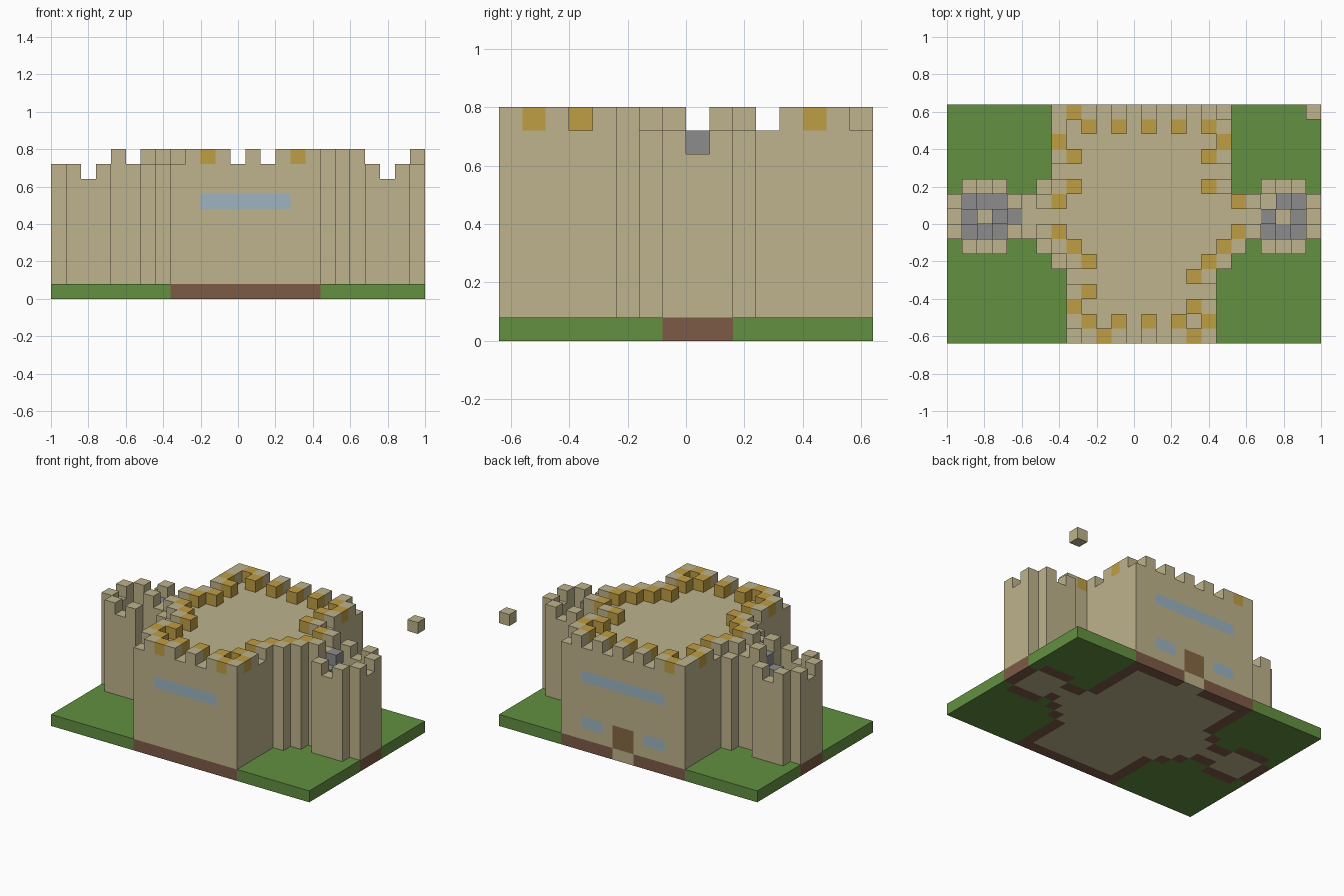
import bpy, bmesh
from mathutils import Vector

old = bpy.data.objects.get("Cube")
if old:
    bpy.data.objects.remove(old, do_unlink=True)

S = 0.08                      # block size
NX, NY = 25, 16               # plan size in blocks, rows counted from the back
ROOF = 8                      # top wall layer, merlons stand one above


def material(name, rgb):
    lin = [((c / 255 + 0.055) / 1.055) ** 2.4 for c in rgb] + [1.0]
    m = bpy.data.materials.new(name)
    m.use_nodes = True
    m.diffuse_color = lin
    m.node_tree.nodes["Principled BSDF"].inputs["Base Color"].default_value = lin
    return m


stone = material("sandstone", (190, 179, 140))
grass = material("grass green", (98, 144, 64))
earth = material("earth brown", (125, 91, 70))
gold = material("gold", (191, 157, 68))
slate = material("slate grey", (140, 140, 140))
glass = material("pale blue glass", (157, 180, 191))
wood = material("door wood", (134, 104, 66))

blocks = {}                   # (column, row, layer) -> part name


def fill(part, cols, rows, layers):
    for i in cols:
        for r in rows:
            for k in layers:
                blocks[i, r, k] = part


def span(a, b):
    return range(a, b + 1)


# Ground slab
fill("ground", range(NX), range(NY), [0])

# Keep: rectangular back and front, stepped middle reaching to the towers
keep = [(7, 18, span(0, 4)), (6, 18, [5]), (4, 20, span(6, 8)),
        (6, 19, [9]), (7, 18, [10]), (8, 17, span(11, 15))]
footprint = set()
for a, b, rows in keep:
    fill("keep", span(a, b), rows, span(1, ROOF))
    footprint |= {(i, r) for i in span(a, b) for r in rows}

# Side towers: hollow ring, centre post, corner merlons
for c, outer in ((2, 0), (22, 24)):
    ring = [(i, r) for i in span(c - 1, c + 1) for r in (5, 9)]
    ring += [(outer, r) for r in span(6, 8)]
    for i, r in ring:
        fill("tower_walls", [i], [r], span(1, 7))
    fill("tower_walls", [c], [7], span(1, 6))
    fill("tower_merlons", [c - 1, c + 1], [5, 9], [8])
    fill("tower_merlons", [outer], [6, 8], [8])
    footprint |= set(ring) | {(i, r) for i in span(c - 1, c + 1) for r in span(6, 8)}

# Spiral stairs winding down round each centre post
around = [(-1, 0), (-1, 1), (0, 1), (1, 1), (1, 0), (1, -1), (0, -1), (-1, -1)]
for n, (dx, dy) in enumerate(around[:-1]):
    fill("stairs", [22 + dx], [7 + dy], [8 - n])
for n, (dx, dy) in enumerate(around):
    fill("stairs", [2 - dx], [7 + dy], [max(7 - n, 1)])
fill("stairs", [4], [7], [8])

# Foundation: earth under the outline, stone floor inside and below the door
for i, r in footprint:
    inside = all((i + a, r + b) in footprint for a, b in ((1, 0), (-1, 0), (0, 1), (0, -1)))
    doorway = r == 0 and i in (12, 13)
    fill("floor" if inside or doorway else "foundation", [i], [r], [0])

# Battlements on the keep
TOP = [ROOF + 1]
fill("merlons", range(7, 18, 2), [0], TOP)       # back
fill("merlons", range(9, 18, 2), [15], TOP)      # front
fill("merlons", [7], [1, 3, 5], TOP)
fill("merlons", [18], [1, 3, 5], TOP)
fill("merlons", [8], [12, 14], TOP)
fill("merlons", [17], [11, 13], TOP)
fill("merlons", [4, 6, 20], [6, 8], TOP)
for n in range(2):                               # stepped diagonals
    fill("merlons", [7 + n], [9 + n], TOP)
    fill("merlons", [19 - n], [9 + n], TOP)

# Gold blocks behind and between the merlons
fill("gold_trim", range(9, 18, 2), [1], TOP)
fill("gold_trim", [9, 11, 13, 15, 17], [14], TOP)
fill("gold_trim", [10, 16], [15], TOP)
fill("gold_trim", [8, 17], [3, 5], TOP)
fill("gold_trim", [7, 18], [2], TOP)
fill("gold_trim", [7, 19], [6], TOP)
fill("gold_trim", [16], [11, 13], TOP)
for spot in ((8, 0), (9, 12), (8, 13)):
    fill("gold_trim", [spot[0]], [spot[1]], TOP)
for n in range(3):
    fill("gold_trim", [7 + n, 19 - n], [8 + n], TOP)

# Windows and door set flush in the walls
fill("windows", span(10, 15), [15], [6])
fill("windows", span(9, 16), [0], [6])
fill("windows", [9, 10, 15, 16], [0], [2])
fill("door", [12, 13], [0], [1, 2])

# Loose block hanging over the back corner
fill("floating_block", [NX - 1], [0], TOP)

PARTS = {"ground": grass, "foundation": earth, "floor": stone, "keep": stone,
         "tower_walls": stone, "tower_merlons": stone, "stairs": slate,
         "merlons": stone, "gold_trim": gold, "windows": glass, "door": wood,
         "floating_block": stone}


def build(part, mat):
    """Mesh the exposed sides of one part's blocks."""
    bm = bmesh.new()
    verts = {}

    def vert(p):
        key = tuple(round(v) for v in p)
        if key not in verts:
            x, r, z = key
            verts[key] = bm.verts.new((x * S - NX * S / 2, NY * S / 2 - r * S, z * S))
        return verts[key]

    for cell in [c for c, name in blocks.items() if name == part]:
        for axis in range(3):
            for side in (0, 1):
                near = list(cell)
                near[axis] += 2 * side - 1
                if tuple(near) in blocks:
                    continue
                u, v = [Vector([float(n == (axis + s) % 3) for n in range(3)]) for s in (1, 2)]
                o = Vector(cell)
                o[axis] += side
                loop = [o, o + u, o + u + v, o + v]
                # rows run towards the front, so the winding is mirrored
                if side:
                    loop.reverse()
                bm.faces.new([vert(p) for p in loop])
    bmesh.ops.dissolve_limit(bm, angle_limit=0.01, verts=bm.verts, edges=bm.edges)
    mesh = bpy.data.meshes.new(part)
    bm.to_mesh(mesh)
    bm.free()
    mesh.materials.append(mat)
    obj = bpy.data.objects.new(part, mesh)
    bpy.context.collection.objects.link(obj)


for part, mat in PARTS.items():
    build(part, mat)
